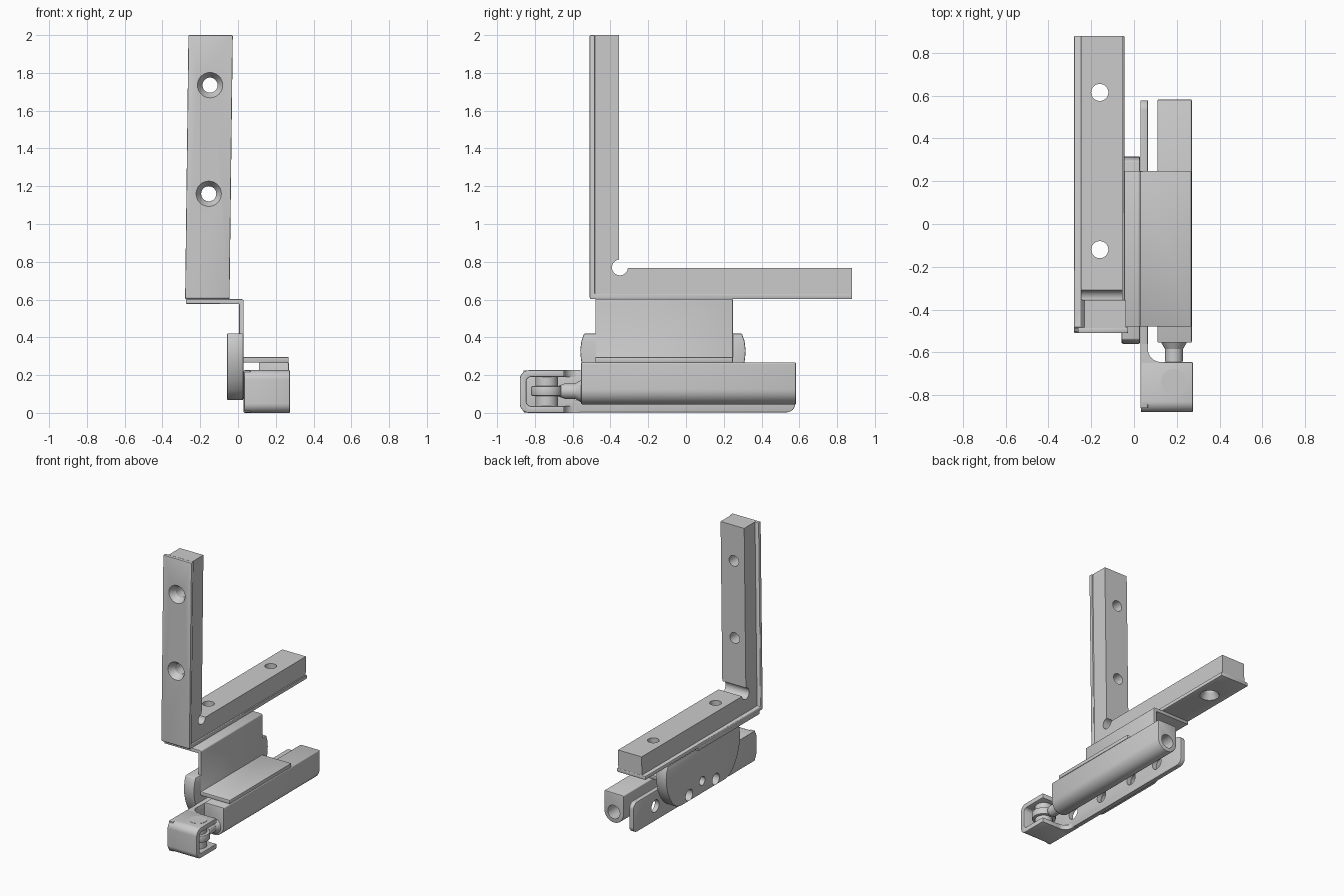
import bpy, bmesh, math
from mathutils import Vector

if "Cube" in bpy.data.objects:
    bpy.data.objects.remove(bpy.data.objects["Cube"])


def rounded(pts):
    """Outline from (u, v) or (u, v, radius) corners."""
    out, n = [], len(pts)
    for i, p in enumerate(pts):
        c = Vector(p[:2])
        if len(p) < 3:
            out.append(c)
            continue
        a = (Vector(pts[i - 1][:2]) - c).normalized()
        b = (Vector(pts[(i + 1) % n][:2]) - c).normalized()
        half = a.angle(b) / 2
        mid = c + (a + b).normalized() * p[2] / math.sin(half)
        t = p[2] / math.tan(half)
        s, e = c + a * t - mid, c + b * t - mid
        for k in range(9):
            f = k / 8
            v = (s * (1 - f) + e * f).normalized() * p[2]
            out.append(mid + v)
    return out


def finish(ob, bevel=0):
    bpy.context.view_layer.objects.active = ob
    bpy.ops.object.select_all(action='DESELECT')
    ob.select_set(True)
    if bevel:
        m = ob.modifiers.new("bevel", 'BEVEL')
        m.width, m.segments, m.limit_method = bevel, 2, 'ANGLE'
        m.angle_limit = math.radians(50)
        bpy.ops.object.modifier_apply(modifier=m.name)
    bpy.ops.object.shade_smooth_by_angle(angle=math.radians(35))


def extrude(name, pts, axis, lo, hi, bevel=0, shear=0):
    """Extrude an outline along x (y,z), y (x,z) or z (x,y)."""
    place = {'x': lambda u, v, w: (w, u, v), 'y': lambda u, v, w: (u, w, v),
             'z': lambda u, v, w: (u, v, w)}[axis]
    bm = bmesh.new()
    o = rounded(pts)
    a = [bm.verts.new(place(p[0], p[1], lo)) for p in o]
    b = [bm.verts.new(place(p[0], p[1], hi)) for p in o]
    bm.faces.new(a)
    bm.faces.new(b)
    for i in range(len(o)):
        j = (i + 1) % len(o)
        bm.faces.new((a[i], a[j], b[j], b[i]))
    bmesh.ops.recalc_face_normals(bm, faces=bm.faces)
    for v in bm.verts:
        v.co.x += (v.co.z - 0.6) * shear
    me = bpy.data.meshes.new(name)
    bm.to_mesh(me)
    bm.free()
    ob = bpy.data.objects.new(name, me)
    bpy.context.collection.objects.link(ob)
    finish(ob, bevel)
    return ob


def rod(name, start, end, r1, r2=None, bevel=0):
    s, e = Vector(start), Vector(end)
    r2 = r1 if r2 is None else r2
    bpy.ops.mesh.primitive_cone_add(vertices=32, radius1=r1, radius2=r2, depth=(e - s).length,
                                    location=(s + e) / 2,
                                    rotation=(e - s).to_track_quat('Z', 'Y').to_euler())
    ob = bpy.context.object
    ob.name = name
    finish(ob, bevel)
    return ob


def cut(objs, cutters):
    for ob in objs:
        bpy.context.view_layer.objects.active = ob
        for c in cutters:
            m = ob.modifiers.new("cut", 'BOOLEAN')
            m.operation, m.object, m.solver = 'DIFFERENCE', c, 'EXACT'
            bpy.ops.object.modifier_apply(modifier=m.name)
        finish(ob)
    for c in cutters:
        bpy.data.objects.remove(c)


# L-shaped bracket: outer flange plus narrower inner bar with corner relief
lean = 0.0125
flange = extrude("corner_flange", [(-0.51, 0.602, 0.012), (0.88, 0.602), (0.88, 0.63),
                 (-0.483, 0.63), (-0.483, 2), (-0.51, 2)], 'x', -0.28, -0.045, 0.005, lean)
relief = [(-0.35 + 0.042 * math.cos(t), 0.77 + 0.042 * math.sin(t))
          for t in [math.radians(-5 - i * 260 / 16) for i in range(17)]]
bar = extrude("corner_bar", [(-0.486, 0.627), (0.878, 0.627), (0.878, 0.767)] + relief +
              [(-0.355, 2), (-0.486, 2)], 'x', -0.25, -0.055, 0, lean)

# Stepped mounting plate under the bracket
plate = extrude("stepped_plate", [(-0.275, 0.577), (0.006, 0.577), (0.006, 0.267), (0.268, 0.267),
                (0.268, 0.295), (0.03, 0.295), (0.03, 0.602, 0.012), (-0.275, 0.602)],
                'y', -0.48, 0.248, 0.003)

# Countersunk screw holes
holes = []
for z, x in ((1.735, -0.148), (1.16, -0.155)):
    holes += [rod("c", (x, -0.6, z), (x, -0.2, z), 0.04),
              rod("c", (x, -0.515, z), (x, -0.465, z), 0.07, 0.04)]
for y in (0.615, -0.12):
    holes += [rod("c", (-0.16, y, 0.4), (-0.16, y, 0.9), 0.04),
              rod("c", (-0.16, y, 0.597), (-0.16, y, 0.647), 0.07, 0.04)]
cut([flange, bar], holes)
cut([plate], [rod("c", (-0.16, -0.12, 0.5), (-0.16, -0.12, 0.7), 0.055)])

# Rounded side plate
mid = -0.122
side = [(0.418, 0.42), (0.432, 0.38), (0.438, 0.33), (0.434, 0.28), (0.42, 0.225),
        (0.395, 0.17), (0.36, 0.12), (0.32, 0.085), (0.27, 0.068)]
cheek = extrude("side_plate", [(mid + d, z) for d, z in side] +
                [(mid - d, z) for d, z in reversed(side)], 'x', -0.058, 0.028, 0.006)
cut([cheek], [rod("c", (-0.2, y, z), (0.2, y, z), r)
              for y, z, r in ((0.045, 0.112, 0.042), (-0.11, 0.16, 0.032), (-0.27, 0.112, 0.042))])

# Long perforated strip
strip = extrude("long_strip", [(-0.86, 0.003), (0.578, 0.003, 0.045), (0.578, 0.225, 0.045),
                (-0.86, 0.225)], 'x', 0.03, 0.065, 0.003)
cut([strip], [rod("c", (-0.2, y, 0.112), (0.3, y, 0.112), 0.045)
              for y in (0.32, 0.045, -0.27, -0.57)])

# Fork head: C-shaped wrap and fillets running into the strip
extrude("fork_head", [(-0.645, 0), (-0.645, 0.036), (-0.845, 0.036, 0.025), (-0.845, 0.19, 0.025),
        (-0.645, 0.19), (-0.645, 0.226), (-0.88, 0.226, 0.05), (-0.88, 0, 0.05)],
        'x', 0.032, 0.275, 0.005)
for lo, hi, nm in ((0, 0.036, "lower"), (0.19, 0.226, "upper")):
    extrude("fork_fillet_" + nm, [(0.034, -0.66), (0.14, -0.66), (0.14, -0.645),
            (0.065, -0.645, 0.06), (0.065, -0.56), (0.034, -0.56)], 'z', lo, hi)

# Pivot pin, rod eye and piston rod
X, Y, Z = 0.187, -0.738, 0.115
rod("pivot_pin", (X, Y, 0.002), (X, Y, 0.228), 0.06)
rod("rod_eye", (X, Y, 0.09), (X, Y, 0.142), 0.082, bevel=0.006)
rod("rod_neck", (X, -0.68, Z), (X, -0.64, Z), 0.026, 0.041)
rod("piston_rod", (X, -0.64, Z), (X, -0.5, Z), 0.041)
rod("rod_collar", (X, -0.585, Z), (X, -0.55, Z), 0.042, 0.062)

# Cylinder body: flat top, half-round underside, bored rear end
arc = [(0.19 + 0.08 * math.cos(t), 0.125 + 0.08 * math.sin(t))
       for t in [math.pi + i * math.pi / 20 for i in range(21)]]
body = extrude("cylinder_body", arc + [(0.27, 0.267, 0.008), (0.11, 0.267, 0.008)],
               'y', -0.555, 0.582, 0.005)
cut([body], [rod("c", (0.19, 0.3, 0.125), (0.19, 0.7, 0.125), 0.05)])
